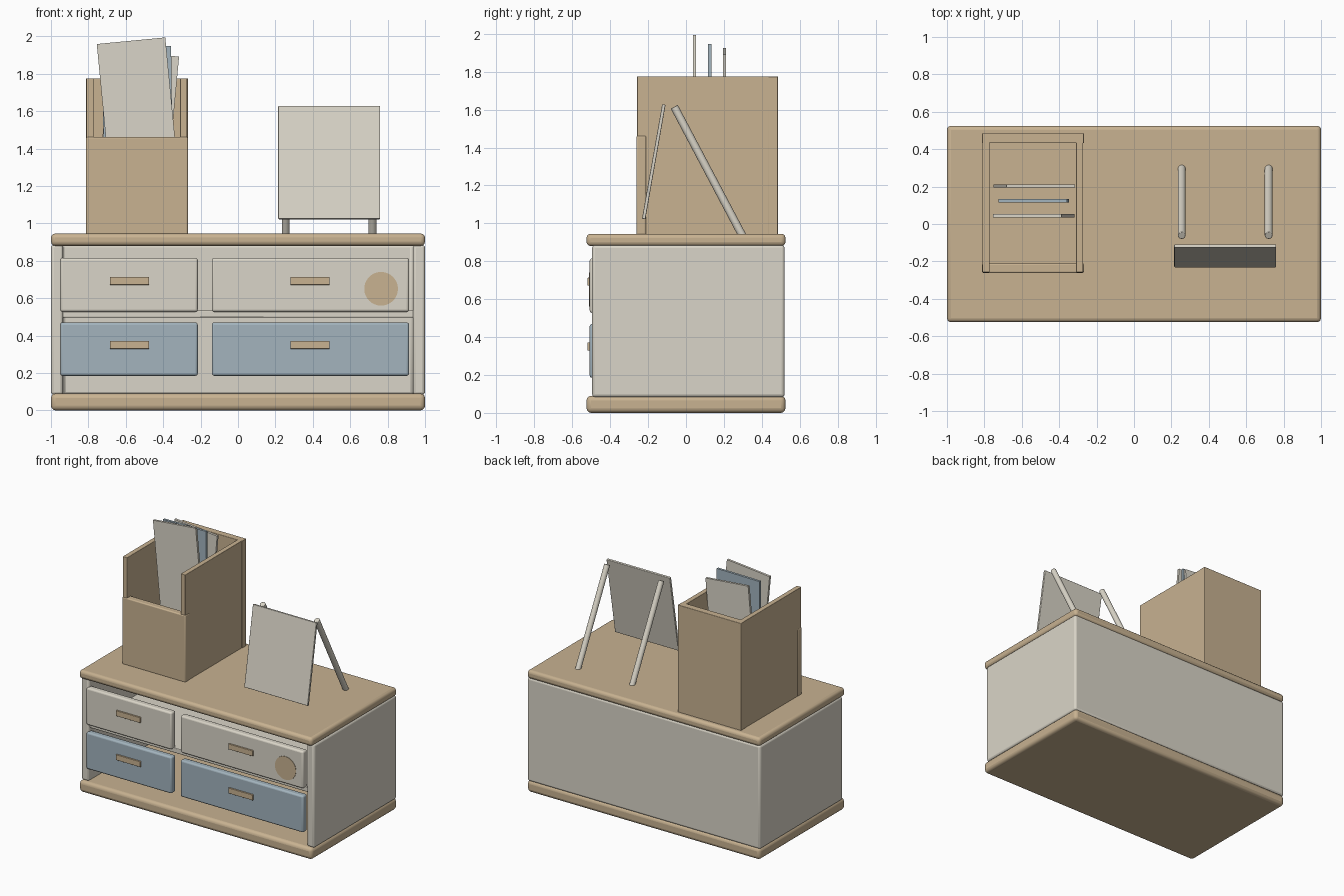
import bpy
import bmesh
from math import radians, pi
from mathutils import Vector

cube = bpy.data.objects.get("Cube")
if cube:
    bpy.data.objects.remove(cube, do_unlink=True)


def srgb(r, g, b):
    return [((c / 255 + 0.055) / 1.055) ** 2.4 for c in (r, g, b)] + [1]


def material(name, rgb):
    m = bpy.data.materials.new(name)
    m.use_nodes = True
    m.diffuse_color = srgb(*rgb)
    m.node_tree.nodes["Principled BSDF"].inputs["Base Color"].default_value = srgb(*rgb)
    return m


WOOD = material("light wood", (200, 178, 145))
CREAM = material("cream paint", (218, 213, 200))
BLUE = material("dusty blue paint", (163, 180, 190))


def finish(ob, name, mat, bevel=0.0, segments=3):
    ob.name = ob.data.name = name
    ob.data.materials.append(mat)
    bpy.ops.object.select_all(action="DESELECT")
    ob.select_set(True)
    bpy.context.view_layer.objects.active = ob
    if bevel:
        mod = ob.modifiers.new("rounded edges", "BEVEL")
        mod.width = bevel
        mod.segments = segments
        mod.limit_method = "ANGLE"
    bpy.ops.object.shade_smooth_by_angle(angle=radians(35))
    return ob


def box(name, mat, x, y, z, bevel=0.0, tilt=(0, 0, 0)):
    """Box from (min, max) ranges, turned about its own centre."""
    centre = [(a + b) / 2 for a, b in (x, y, z)]
    bpy.ops.mesh.primitive_cube_add(size=1, location=centre)
    ob = bpy.context.object
    for v in ob.data.vertices:
        v.co = [c * (b - a) for c, (a, b) in zip(v.co, (x, y, z))]
    ob.rotation_euler = [radians(t) for t in tilt]
    return finish(ob, name, mat, bevel)


def rod(name, mat, start, end, radius, sides=24, bevel=0.0):
    a, b = Vector(start), Vector(end)
    bpy.ops.mesh.primitive_cylinder_add(vertices=sides, radius=radius,
                                        depth=(b - a).length, location=(a + b) / 2)
    ob = bpy.context.object
    ob.rotation_euler = (b - a).to_track_quat("Z", "Y").to_euler()
    return finish(ob, name, mat, bevel, 2)


# Cabinet base and worktop
box("cabinet_base", WOOD, (-1, 1), (-.525, .525), (0, .09), .025)
box("cabinet_top", WOOD, (-1, 1), (-.525, .525), (.88, .945), .022)

# Carcass: U-shaped plan extruded upward, open at the front
half = [(1, .52), (1, -.495), (.935, -.495), (.935, .46)]
plan = half + [(-x, y) for x, y in reversed(half)]
bm = bmesh.new()
face = bm.faces.new([bm.verts.new((x, y, .083)) for x, y in plan])
grown = bmesh.ops.extrude_face_region(bm, geom=[face])
bmesh.ops.translate(bm, vec=(0, 0, .803),
                    verts=[g for g in grown["geom"] if isinstance(g, bmesh.types.BMVert)])
bmesh.ops.recalc_face_normals(bm, faces=bm.faces)
mesh = bpy.data.meshes.new("cabinet_carcass")
bm.to_mesh(mesh)
bm.free()
carcass = bpy.data.objects.new("cabinet_carcass", mesh)
bpy.context.collection.objects.link(carcass)
finish(carcass, "cabinet_carcass", CREAM, .016)

# Middle shelf
box("middle_shelf", CREAM, (-.94, .94), (-.48, .47), (.497, .535), .005)

# Drawer fronts and handles
columns = {"right": ((-.95, -.215), -.58), "left": ((-.14, .915), .385)}
rows = {"upper": ((.527, .815), .692, CREAM), "lower": ((.185, .47), .35, BLUE)}
for side, (x, handle_x) in columns.items():
    for level, (z, handle_z, mat) in rows.items():
        box(f"{level}_{side}_drawer", mat, x, (-.508, -.455), z, .013)
        box(f"{level}_{side}_handle", WOOD, (handle_x - .105, handle_x + .105),
            (-.52, -.5), (handle_z - .021, handle_z + .021), .002)

# Round plate on the upper left drawer
rod("drawer_disc", WOOD, (.765, -.504, .65), (.765, -.511, .65), .09, 48)

# Paper holder
for side, x in (("right", (-.81, -.772)), ("left", (-.31, -.272))):
    box(f"holder_{side}_wall", WOOD, x, (-.258, .48), (.94, 1.775), .003)
box("holder_back", WOOD, (-.812, -.268), (.432, .485), (.94, 1.775), .004)
box("holder_front", WOOD, (-.812, -.268), (-.262, -.21), (.94, 1.462), .008)

# Paper sheets standing in the holder: centre x, y, z and lean
sheets = [("front_sheet", CREAM, -.536, .045, 1.603, -5.5),
          ("middle_sheet", BLUE, -.537, .125, 1.57, -.7),
          ("back_sheet", CREAM, -.533, .203, 1.535, 5.3)]
for name, mat, x, y, z, lean in sheets:
    box(name, mat, (x - .184, x + .184), (y - .009, y + .009),
        (z - .375, z + .375), 0, (0, lean, 0))

# Display board leaning back, with two rear legs
box("display_board", CREAM, (.215, .76), (-.179, -.161), (1.018, 1.632), .004, (-10, 0, 0))
for side, x in (("right", .255), ("left", .72)):
    rod(f"board_{side}_leg", CREAM, (x, .3, .93), (x, -.062, 1.615), .021, 24, .003)
